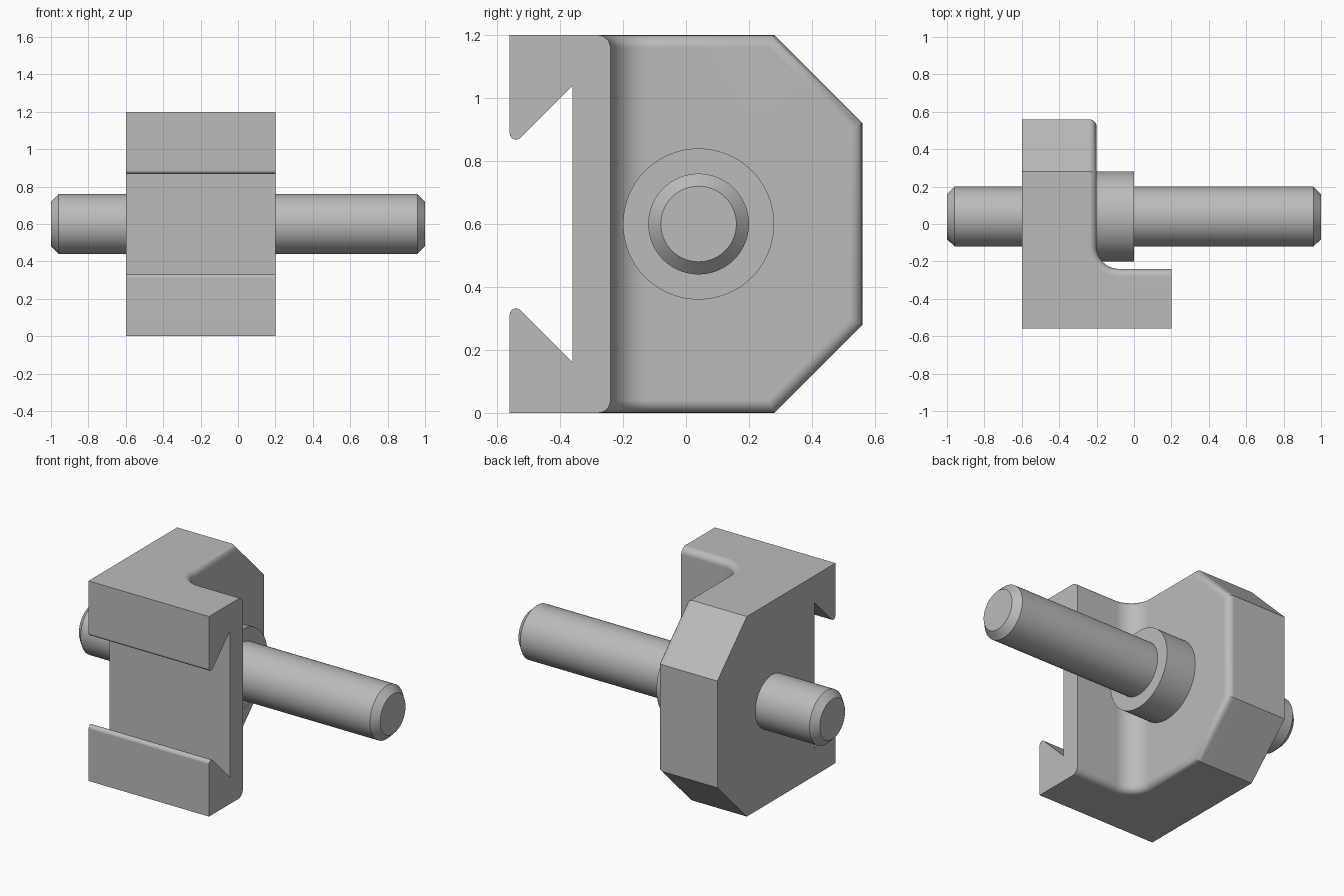
import bpy
import bmesh
from math import sin, cos, radians, pi
from mathutils import Matrix, Vector

if "Cube" in bpy.data.objects:
    bpy.data.objects.remove(bpy.data.objects["Cube"])

grey = bpy.data.materials.new("plain grey")
grey.use_nodes = True
colour = (0.5, 0.5, 0.5, 1)
grey.diffuse_color = colour
grey.node_tree.nodes["Principled BSDF"].inputs["Base Color"].default_value = colour

MID_Z = 0.6
AXIS_Y = 0.04


def arc(cx, cy, r, start, end, steps):
    angles = [radians(start + (end - start) * i / steps) for i in range(steps + 1)]
    return [(cx + r * cos(a), cy + r * sin(a)) for a in angles]


def prism(name, points, depth):
    """Extrude a closed loop of 3D points along depth."""
    bm = bmesh.new()
    face = bm.faces.new([bm.verts.new(p) for p in points])
    ext = bmesh.ops.extrude_face_region(bm, geom=[face])
    bmesh.ops.translate(bm, vec=Vector(depth),
                        verts=[v for v in ext["geom"] if isinstance(v, bmesh.types.BMVert)])
    bmesh.ops.recalc_face_normals(bm, faces=bm.faces)
    return add_object(name, bm)


def add_object(name, bm):
    mesh = bpy.data.meshes.new(name)
    bm.to_mesh(mesh)
    bm.free()
    obj = bpy.data.objects.new(name, mesh)
    bpy.context.collection.objects.link(obj)
    mesh.materials.append(grey)
    return obj


def smooth(obj):
    bpy.ops.object.select_all(action="DESELECT")
    obj.select_set(True)
    bpy.context.view_layer.objects.active = obj
    bpy.ops.object.shade_smooth_by_angle(angle=radians(30))
    weighted = obj.modifiers.new("even shading", "WEIGHTED_NORMAL")
    weighted.keep_sharp = True


def turned(name, profile, sides=96):
    """Solid of revolution about the x axis from (x, radius) pairs."""
    bm = bmesh.new()
    rings = []
    for x, r in profile:
        rings.append([bm.verts.new((x, AXIS_Y + r * cos(2 * pi * i / sides),
                                    MID_Z + r * sin(2 * pi * i / sides)))
                      for i in range(sides)])
    for a, b in zip(rings, rings[1:]):
        for i in range(sides):
            j = (i + 1) % sides
            bm.faces.new((a[i], a[j], b[j], b[i]))
    bm.faces.new(rings[0])
    bm.faces.new(rings[-1])
    bmesh.ops.recalc_face_normals(bm, faces=bm.faces)
    obj = add_object(name, bm)
    smooth(obj)
    return obj


# Clamp body: side outline with chamfered back and dovetail hooks in front
lower = [(-0.36, 0.16)] + arc(-0.54, 0.312, 0.02, 45, 180, 9)
lower += [(-0.56, 0), (0.28, 0), (0.56, 0.28)]
upper = [(y, 2 * MID_Z - z) for y, z in reversed(lower)]
body = prism("clamp_body", [(-0.6, y, z) for y, z in lower + upper], (0.8, 0, 0))

# Cutter that leaves the L-shaped plan with a filleted inner corner
plan = arc(-0.08, -0.12, 0.12, 270, 180, 12) + [(-0.2, 0.9), (0.5, 0.9), (0.5, -0.24)]
cutter = prism("corner_cutter", [(x, y, -0.2) for x, y in plan], (0, 0, 1.6))
cutter.hide_render = True
cut = body.modifiers.new("corner cut", "BOOLEAN")
cut.operation = "DIFFERENCE"
cut.solver = "EXACT"
cut.object = cutter
evaluated = body.evaluated_get(bpy.context.evaluated_depsgraph_get())
bm = bmesh.new()
bm.from_mesh(evaluated.to_mesh())
evaluated.to_mesh_clear()
body.modifiers.clear()
bpy.data.objects.remove(cutter)
bmesh.ops.remove_doubles(bm, verts=bm.verts, dist=0.0005)
bmesh.ops.dissolve_limit(bm, angle_limit=radians(1), verts=bm.verts, edges=bm.edges)


# Round the rim where the inner L surface meets the outer walls
def is_inner(face):
    c, n = face.calc_center_median(), face.normal
    return (abs(n.z) < 0.01 and n.x > -0.01 and n.y > -0.01
            and -0.21 < c.x < 0.19 and -0.25 < c.y < 0.5
            and abs(c.z - MID_Z) < 0.1)


rim = [e for e in bm.edges if len(e.link_faces) == 2
       and sum(is_inner(f) for f in e.link_faces) == 1
       and not all(abs(v.co.x - 0.2) < 0.001 for v in e.verts)]
bmesh.ops.bevel(bm, geom=rim, offset=0.04, offset_type="OFFSET", segments=6,
                profile=0.5, affect="EDGES", clamp_overlap=True)
bmesh.ops.recalc_face_normals(bm, faces=bm.faces)
bm.to_mesh(body.data)
bm.free()
smooth(body)

# Collar and through rod with chamfered ends
turned("collar", [(-0.25, 0.24), (0, 0.24)])
turned("rod", [(-1, 0.12), (-0.96, 0.16), (0.96, 0.16), (1, 0.12)])
